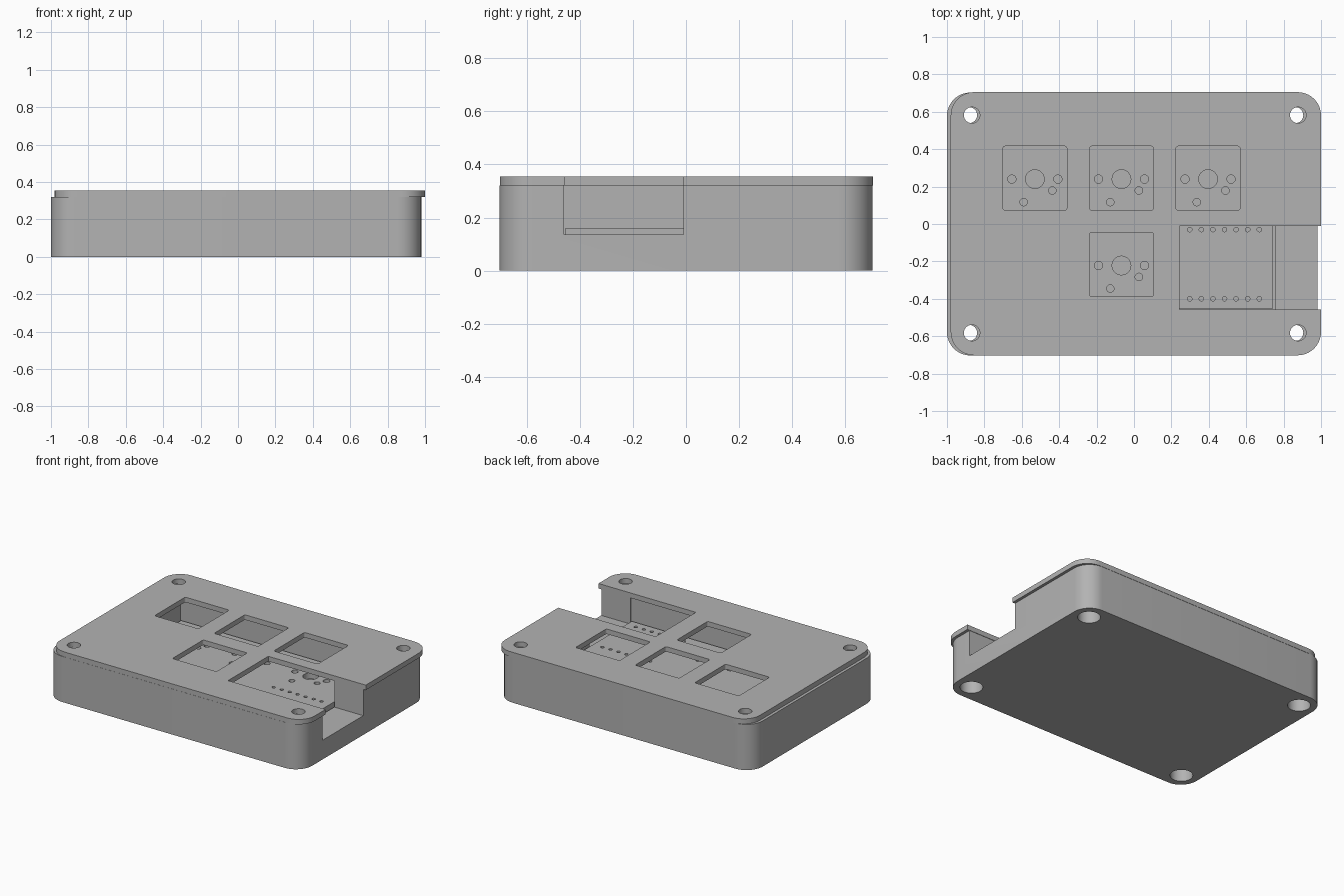
import bpy, bmesh
from math import sin, cos, pi, radians

cube = bpy.data.objects.get("Cube")
if cube:
    bpy.data.objects.remove(cube, do_unlink=True)

grey = bpy.data.materials.new("plain grey")
grey.use_nodes = True
colour = (0.45, 0.45, 0.45, 1)
grey.diffuse_color = colour
grey.node_tree.nodes["Principled BSDF"].inputs["Base Color"].default_value = colour


def circle(x, y, r, n=24):
    return [(x + r * cos(2 * pi * i / n), y + r * sin(2 * pi * i / n)) for i in range(n)]


def rounded(x0, x1, y0, y1, r, steps=10):
    """Rectangle outline with rounded corners."""
    pts = []
    centres = [(x1 - r, y1 - r), (x0 + r, y1 - r), (x0 + r, y0 + r), (x1 - r, y0 + r)]
    for k, (cx, cy) in enumerate(centres):
        for i in range(steps + 1):
            a = (k + i / steps) * pi / 2
            pts.append((cx + r * cos(a), cy + r * sin(a)))
    return pts


def box(x0, x1, y0, y1):
    return [(x0, y0), (x1, y0), (x1, y1), (x0, y1)]


def prism(name, outlines, z0, z1):
    """Extrude separate outlines into one mesh object."""
    bm = bmesh.new()
    for pts in outlines:
        low = [bm.verts.new((x, y, z0)) for x, y in pts]
        high = [bm.verts.new((x, y, z1)) for x, y in pts]
        bm.faces.new(low[::-1])
        bm.faces.new(high)
        for i in range(len(pts)):
            j = (i + 1) % len(pts)
            bm.faces.new((low[i], low[j], high[j], high[i]))
    mesh = bpy.data.meshes.new(name)
    bm.to_mesh(mesh)
    bm.free()
    mesh.materials.append(grey)
    obj = bpy.data.objects.new(name, mesh)
    bpy.context.collection.objects.link(obj)
    return obj


def select(obj):
    bpy.ops.object.select_all(action="DESELECT")
    obj.select_set(True)
    bpy.context.view_layer.objects.active = obj


def cut(target, outlines, z0, z1):
    cutter = prism("cutter", outlines, z0, z1)
    cutter.hide_render = True
    select(target)
    mod = target.modifiers.new("cut", "BOOLEAN")
    mod.operation = "DIFFERENCE"
    mod.solver = "EXACT"
    mod.object = cutter
    bpy.ops.object.modifier_apply(modifier=mod.name)
    bpy.data.objects.remove(cutter, do_unlink=True)


def screws(dx, r):
    return [circle(dx + sx * 0.872, sy * 0.582, r, 32) for sx in (-1, 1) for sy in (-1, 1)]


# Case: thick-walled tray with a side opening and counterbored screw holes
case = prism("case", [rounded(-1, 0.98, -0.703, 0.703, 0.125)], 0, 0.32)
cut(case, [box(-0.775, 0.755, -0.47, 0.47)], 0.12, 0.5)
cut(case, [box(0.7, 1.2, -0.46, -0.01)], 0.135, 0.5)
cut(case, screws(-0.01, 0.043), -0.1, 0.5)
cut(case, screws(-0.01, 0.073), -0.1, 0.15)

# Circuit board: switch footprints and two rows of pin holes
keys = [(-0.53, 0.24), (-0.067, 0.24), (0.396, 0.24), (-0.067, -0.222)]
board = prism("circuit_board", [box(-0.76, 0.74, -0.455, 0.455)], 0.12, 0.16)
holes = []
for x, y in keys:
    holes.append(circle(x, y, 0.05, 32))
    holes += [circle(x + s * 0.123, y, 0.022) for s in (-1, 1)]
    holes += [circle(x - 0.06, y - 0.123, 0.02), circle(x + 0.093, y - 0.061, 0.02)]
for i in range(7):
    holes += [circle(0.298 + 0.062 * i, y, 0.012, 16) for y in (-0.03, -0.4)]
cut(board, holes, 0.1, 0.2)

# Top plate: square switch openings and an open-ended bay
plate = prism("top_plate", [rounded(-0.98, 1, -0.702, 0.705, 0.125)], 0.32, 0.355)
h = 0.171
cut(plate, [rounded(x - h, x + h, y + 0.005 - h, y + 0.005 + h, 0.012, 4) for x, y in keys], 0.2, 0.5)
cut(plate, [box(0.243, 1.2, -0.457, -0.011)], 0.2, 0.5)
cut(plate, screws(0.005, 0.043), 0.2, 0.5)

for obj in (case, board, plate):
    select(obj)
    bpy.ops.object.shade_smooth_by_angle(angle=radians(30))
